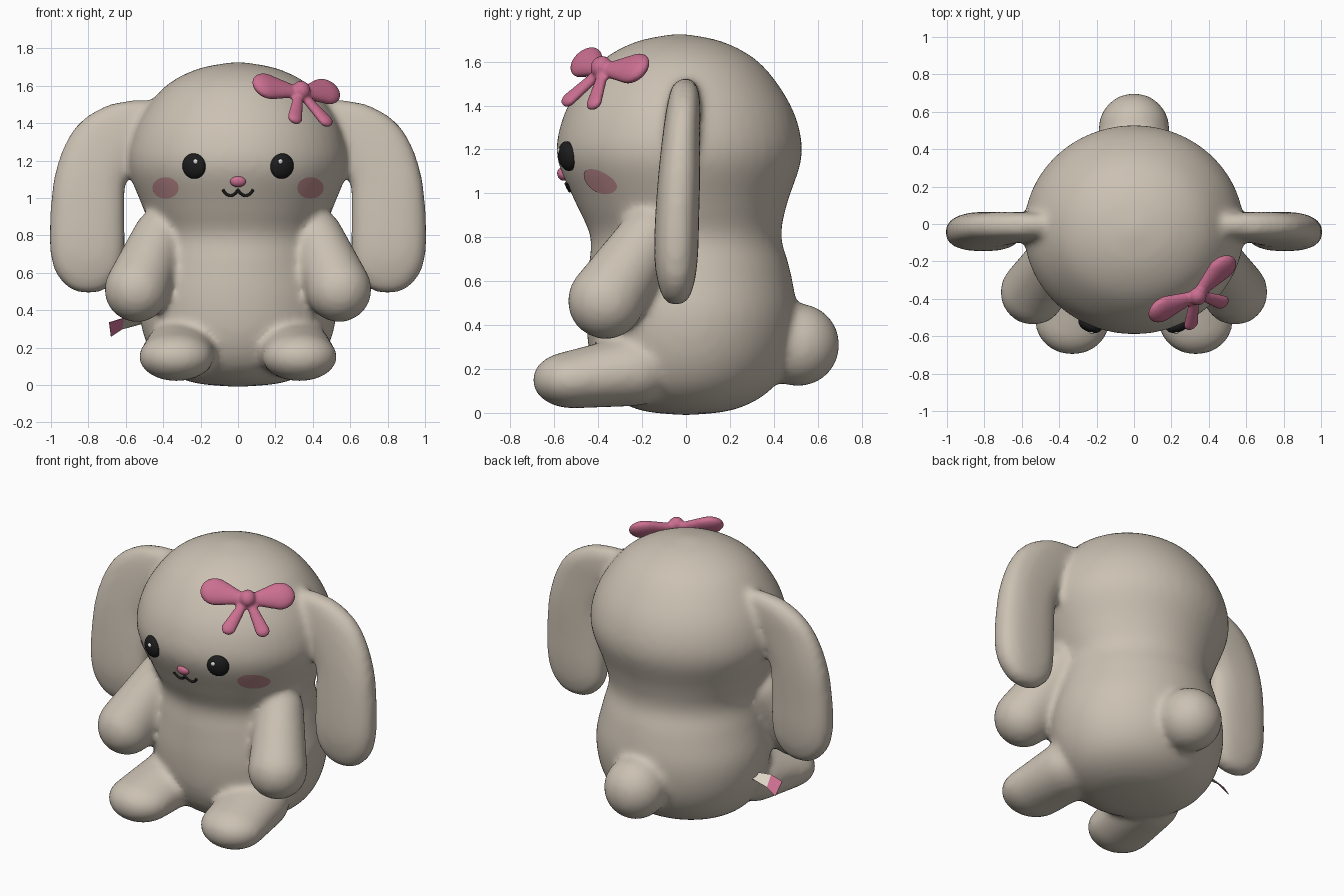
import bpy, bmesh, math
from mathutils import Vector, Matrix

cube = bpy.data.objects.get("Cube")
if cube:
    bpy.data.objects.remove(cube)


def material(name, r, g, b):
    m = bpy.data.materials.new(name)
    m.use_nodes = True
    m.diffuse_color = (r, g, b, 1)
    m.node_tree.nodes["Principled BSDF"].inputs["Base Color"].default_value = (r, g, b, 1)
    return m


PLUSH = material("plush_beige", .60, .535, .45)
PINK = material("bow_pink", .60, .16, .28)
BLUSH = material("blush_pink", .50, .25, .26)
BLACK = material("black", .012, .012, .012)
WHITE = material("highlight_white", .85, .85, .82)
CREAM = material("tag_cream", .72, .66, .56)


def add_object(name, bm, *mats):
    bmesh.ops.recalc_face_normals(bm, faces=bm.faces[:])
    mesh = bpy.data.meshes.new(name)
    bm.to_mesh(mesh)
    bm.free()
    mesh.shade_smooth()
    for m in mats:
        mesh.materials.append(m)
    obj = bpy.data.objects.new(name, mesh)
    bpy.context.collection.objects.link(obj)
    return obj


def hull(bm, *balls):
    """Convex skin around ellipsoids given as (centre, radii)."""
    verts = []
    for centre, radii in balls:
        tmp = bmesh.new()
        bmesh.ops.create_icosphere(tmp, subdivisions=4, radius=1)
        for v in tmp.verts:
            p = Vector(a * r for a, r in zip(v.co, radii))
            verts.append(bm.verts.new(p + Vector(centre)))
        tmp.free()
    res = bmesh.ops.convex_hull(bm, input=verts)
    inside = [g for g in res["geom_interior"] if isinstance(g, bmesh.types.BMVert)]
    bmesh.ops.delete(bm, geom=inside, context="VERTS")


def loft(bm, rings, side=1, power=1.0, n=48, steps=5):
    """Smooth stack of horizontal rings (z, cx, cy, rx, ry)."""
    pts = [Vector(r) for r in rings]
    path = []
    for i in range(len(pts) - 1):
        a, b, c, d = (pts[max(0, min(len(pts) - 1, i + k))] for k in (-1, 0, 1, 2))
        for s in range(steps):
            t = s / steps
            path.append((b * 2 + (c - a) * t + (a * 2 - b * 5 + c * 4 - d) * t * t
                         + (b * 3 - a - c * 3 + d) * t ** 3) * .5)
    path.append(pts[-1])
    loops = []
    for z, cx, cy, rx, ry in path:
        loop = []
        for k in range(n):
            c, s = math.cos(math.tau * k / n), math.sin(math.tau * k / n)
            c, s = (math.copysign(abs(q) ** power, q) for q in (c, s))
            loop.append(bm.verts.new((side * (cx + rx * c), cy + ry * s, z)))
        loops.append(loop)
    faces = [bm.faces.new(loops[0][::-1]), bm.faces.new(loops[-1])]
    for lo, hi in zip(loops, loops[1:]):
        faces += [bm.faces.new((lo[k - 1], lo[k], hi[k], hi[k - 1])) for k in range(n)]
    if side < 0:
        bmesh.ops.reverse_faces(bm, faces=faces)


def fuse(obj, voxel, rounds):
    """Blend overlapping pieces into one soft skin."""
    r = obj.modifiers.new("fuse", "REMESH")
    r.mode, r.voxel_size, r.use_smooth_shade = "VOXEL", voxel, True
    s = obj.modifiers.new("soften", "SMOOTH")
    s.factor, s.iterations = .5, rounds


# Plush body: torso and head, ears, arms, feet and tail in one skin
TORSO = [(-.01, 0, 0, .02, .02), (.015, 0, 0, .25, .22), (.1, 0, .01, .41, .37),
         (.25, 0, .02, .50, .455), (.45, 0, .025, .53, .48), (.65, 0, .015, .49, .46),
         (.8, 0, 0, .46, .435), (.95, 0, -.02, .51, .48), (1.15, 0, -.03, .585, .555),
         (1.3, 0, -.03, .575, .545), (1.45, 0, -.03, .51, .48), (1.6, 0, -.03, .385, .36),
         (1.69, 0, -.03, .215, .2), (1.727, 0, -.03, .02, .02)]
EAR = [(.49, .8, -.045, .02, .01), (.515, .8, -.045, .1, .055), (.6, .8, -.045, .175, .085),
       (.72, .805, -.045, .2, .1), (.9, .805, -.04, .2, .1), (1.1, .79, -.03, .195, .095),
       (1.28, .715, -.02, .215, .085), (1.41, .635, -.01, .205, .075),
       (1.495, .56, -.005, .14, .055), (1.525, .52, 0, .03, .015)]
bm = bmesh.new()
loft(bm, TORSO)
for s in (1, -1):
    loft(bm, EAR, side=s, power=.8)
    hull(bm, ((s * .42, -.17, .80), (.14, .14, .14)), ((s * .54, -.365, .51), (.175, .175, .175)))
    hull(bm, ((s * .33, -.52, .15), (.2, .18, .13)), ((s * .3, -.25, .19), (.2, .2, .16)))
hull(bm, ((0, .51, .31), (.19, .19, .19)))
body = add_object("plush_body", bm, PLUSH)
fuse(body, .02, 12)

bpy.context.view_layer.update()
skin = body.evaluated_get(bpy.context.evaluated_depsgraph_get())


def on_face(x, z, lift=0.0):
    """Point and normal on the front of the body."""
    hit, loc, nor, _ = skin.ray_cast(Vector((x, -2, z)), Vector((0, 1, 0)))
    return loc + nor * lift, nor


def face_ball(name, x, z, radii, mat, lift=0.0):
    loc, nor = on_face(x, z, lift)
    bm = bmesh.new()
    bmesh.ops.create_uvsphere(bm, u_segments=32, v_segments=16, radius=1)
    rot = (-nor).to_track_quat("Y", "Z").to_matrix().to_4x4()
    bm.transform(Matrix.Translation(loc) @ rot @ Matrix.Diagonal((*radii, 1)))
    return add_object(name, bm, mat)


# Face: eyes with highlights, blush patches, nose and mouth
for s, tag in ((1, "left"), (-1, "right")):
    face_ball(tag + "_eye", s * .235, 1.17, (.066, .038, .068), BLACK)
    face_ball(tag + "_eye_highlight", s * .216, 1.195, (.013, .008, .013), WHITE, .033)
    bm = bmesh.new()
    rows = []
    for r in (.05, .35, .7, 1):
        rows.append([bm.verts.new(on_face(s * .385 + r * .07 * math.cos(a),
                                          1.055 + r * .057 * math.sin(a), .004)[0])
                     for a in (math.tau * k / 32 for k in range(32))])
    bm.faces.new(rows[0])
    for lo, hi in zip(rows, rows[1:]):
        for k in range(32):
            bm.faces.new((lo[k - 1], lo[k], hi[k], hi[k - 1]))
    add_object(tag + "_blush", bm, BLUSH)
face_ball("nose", 0, 1.087, (.042, .024, .03), PINK)

curve = bpy.data.curves.new("mouth", "CURVE")
curve.dimensions, curve.bevel_depth, curve.use_fill_caps = "3D", .0075, True
spline = curve.splines.new("POLY")
spline.points.add(32)
for k, p in enumerate(spline.points):
    x = (k / 16 - 1) * .08
    z = 1.045 - .032 * abs(math.sin(math.pi * x / .08)) ** .8
    p.co = (*on_face(x, z, .003)[0], 1)
curve.materials.append(BLACK)
bpy.context.collection.objects.link(bpy.data.objects.new("mouth", curve))

# Bow, built flat then turned onto the head
bm = bmesh.new()
hull(bm, ((0, -.02, 0), (.048, .045, .052)))
for s in (1, -1):
    hull(bm, ((s * .03, 0, 0), (.03, .028, .035)), ((s * .19, .015, .035), (.09, .04, .082)))
    hull(bm, ((s * .015, 0, -.02), (.025, .022, .025)), ((s * .1, .0, -.185), (.043, .024, .04)))
across = Vector((.33, .23, -.03)).normalized()
out = across.cross(Vector((-.065, .11, .16))).normalized()
up = out.cross(across)
turn = Matrix((across, -out, up)).transposed().to_4x4()
bm.transform(Matrix.Translation((.33, -.375, 1.565)) @ turn)
fuse(add_object("bow", bm, PINK), .009, 5)

# Sewn tag at the hip: cream strip with a pink end
bm = bmesh.new()
strip = [(bm.verts.new((xa, 0, za)), bm.verts.new((xb, .057, zb)))
         for xa, za, xb, zb in ((-.49, .345, -.49, .335), (-.61, .36, -.62, .30),
                                (-.69, .335, -.68, .26))]
for i, (a, b) in enumerate(zip(strip, strip[1:])):
    bm.faces.new((a[0], a[1], b[1], b[0])).material_index = i
label = add_object("side_tag", bm, CREAM, PINK)
label.data.shade_flat()
label.modifiers.new("thickness", "SOLIDIFY").thickness = .004
